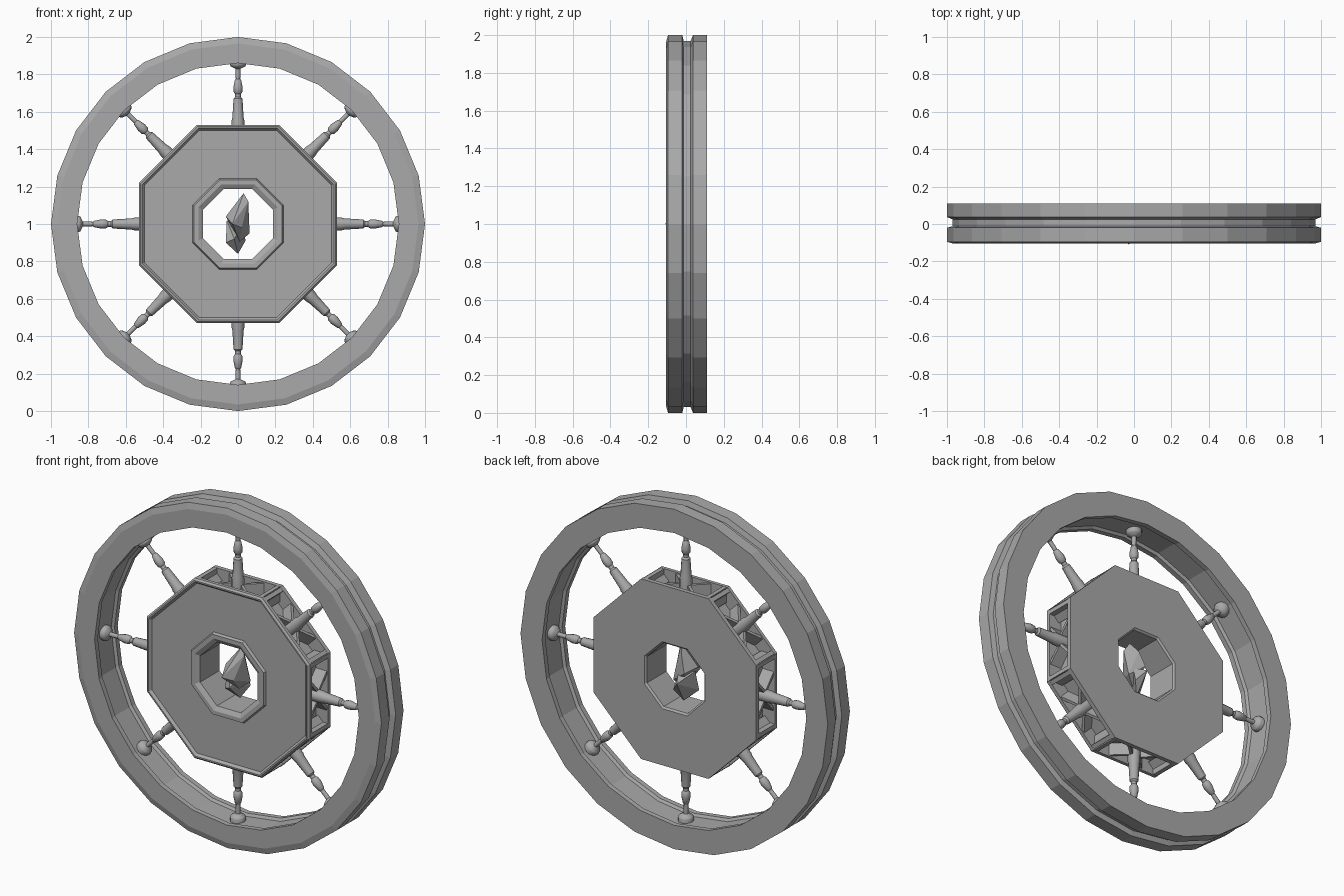
import bpy, bmesh, math
from mathutils import Matrix, Vector

cube = bpy.data.objects.get("Cube")
if cube:
    bpy.data.objects.remove(cube, do_unlink=True)

grey = bpy.data.materials.new("stone grey")
grey.use_nodes = True
colour = (0.4, 0.4, 0.4, 1)
grey.diffuse_color = colour
grey.node_tree.nodes["Principled BSDF"].inputs["Base Color"].default_value = colour

CENTRE = Matrix.Translation((0, 0, 1))


def finish(name, bm):
    bmesh.ops.recalc_face_normals(bm, faces=bm.faces)
    mesh = bpy.data.meshes.new(name)
    bm.to_mesh(mesh)
    bm.free()
    mesh.materials.append(grey)
    obj = bpy.data.objects.new(name, mesh)
    bpy.context.collection.objects.link(obj)
    return obj


def wheel(name, profile, sides, phase=0.0, scale=1.0):
    """Sweep a closed (depth, radius) profile around the wheel axis."""
    bm = bmesh.new()
    rings = []
    for i in range(sides):
        a = phase + i * math.tau / sides
        rings.append([bm.verts.new((math.sin(a) * r * scale, y, 1 + math.cos(a) * r * scale))
                      for y, r in profile])
    count = len(profile)
    for i in range(sides):
        a, b = rings[i], rings[(i + 1) % sides]
        for j in range(count):
            k = (j + 1) % count
            bm.faces.new((a[j], a[k], b[k], b[j]))
    return finish(name, bm)


def bar(bm, start, end, low, high, width):
    """Box strut between two (tangent, depth) points on a hub side."""
    p, q = Vector(start), Vector(end)
    d = q - p
    mid = (p + q) / 2
    mat = (Matrix.Translation((mid.x, mid.y, (low + high) / 2))
           @ Matrix.Rotation(math.atan2(d.y, d.x), 4, 'Z')
           @ Matrix.Diagonal((d.length, width, high - low, 1)))
    bmesh.ops.create_cube(bm, size=1, matrix=mat)


# Outer rim: chamfered front, groove around the outside, shallow inner channel
wheel("outer_rim", [
    (-0.105, 0.86), (-0.105, 0.965), (-0.095, 1), (-0.02, 1), (-0.012, 0.97),
    (0.025, 0.97), (0.037, 1), (0.11, 1), (0.11, 0.86), (0.08, 0.86),
    (0.07, 0.875), (-0.065, 0.875), (-0.075, 0.86)], 24)

# Octagonal hub: recessed front panel, framed centre hole, open sides
EIGHTH = math.pi / 8
wheel("hub", [
    (-0.07, 0.53), (-0.09, 0.53), (-0.1, 0.52), (-0.1, 0.512), (-0.085, 0.5),
    (-0.085, 0.242), (-0.1, 0.235), (-0.1, 0.212), (-0.085, 0.187),
    (0.095, 0.187), (0.105, 0.197), (0.105, 0.53), (0.08, 0.53),
    (0.08, 0.45), (-0.07, 0.45)], 8, EIGHTH, 1 / math.cos(EIGHTH))

# Struts in the open sides of the hub
bm = bmesh.new()
for side in (-1, 1):
    bar(bm, (side * 0.204, -0.08), (side * 0.204, 0.09), 0.44, 0.529, 0.024)
    for depth in (-0.075, 0.085):
        bar(bm, (side * 0.02, 0.005), (side * 0.11, depth), 0.44, 0.522, 0.016)
strut_mesh = finish("hub_struts_1", bm)
strut_mesh.matrix_world = CENTRE
for i in range(1, 8):
    copy = bpy.data.objects.new(f"hub_struts_{i + 1}", strut_mesh.data)
    copy.matrix_world = CENTRE @ Matrix.Rotation(i * math.pi / 4, 4, 'Y')
    bpy.context.collection.objects.link(copy)

# Turned spokes: (distance from axis, radius)
turning = [(0.44, 0.036), (0.555, 0.034), (0.57, 0.03), (0.67, 0.024), (0.68, 0.015),
           (0.695, 0.015), (0.705, 0.023), (0.73, 0.025), (0.77, 0.017), (0.775, 0.012),
           (0.83, 0.013), (0.842, 0.038), (0.85, 0.043), (0.873, 0.043)]
bm = bmesh.new()
SIDES = 12
loops = [[bm.verts.new((r * math.cos(k * math.tau / SIDES), r * math.sin(k * math.tau / SIDES), h))
          for k in range(SIDES)] for h, r in turning]
for low, high in zip(loops, loops[1:]):
    for k in range(SIDES):
        n = (k + 1) % SIDES
        bm.faces.new((low[k], low[n], high[n], high[k]))
bm.faces.new(loops[0])
bm.faces.new(loops[-1])
spoke = finish("spoke_1", bm)
bpy.ops.object.select_all(action='DESELECT')
spoke.select_set(True)
bpy.context.view_layer.objects.active = spoke
bpy.ops.object.shade_smooth_by_angle(angle=math.radians(35))
spoke.matrix_world = CENTRE
for i in range(1, 8):
    copy = bpy.data.objects.new(f"spoke_{i + 1}", spoke.data)
    copy.matrix_world = CENTRE @ Matrix.Rotation(i * math.pi / 4, 4, 'Y')
    bpy.context.collection.objects.link(copy)


# Faceted crystal shards floating in the centre hole
def shard(name, points):
    bm = bmesh.new()
    for p in points:
        bm.verts.new(p)
    result = bmesh.ops.convex_hull(bm, input=bm.verts)
    loose = [g for g in result["geom_interior"] if isinstance(g, bmesh.types.BMVert)]
    bmesh.ops.delete(bm, geom=loose, context='VERTS')
    finish(name, bm)


shard("upper_crystal", [
    (0.03, 0, 1.165), (0.055, -0.02, 1.12), (0.062, 0.03, 0.95), (0.02, -0.07, 0.98),
    (0.01, 0, 0.905), (-0.03, -0.11, 1.0), (-0.065, -0.02, 1.04), (-0.03, 0.06, 1.02),
    (0.0, 0.04, 1.11)])
shard("lower_crystal", [
    (-0.06, 0, 1.02), (-0.065, -0.03, 0.9), (0, 0.02, 0.84), (0.04, 0.06, 0.91),
    (-0.01, 0.1, 0.97), (-0.02, -0.05, 0.92), (0.03, 0.03, 1.0)])
